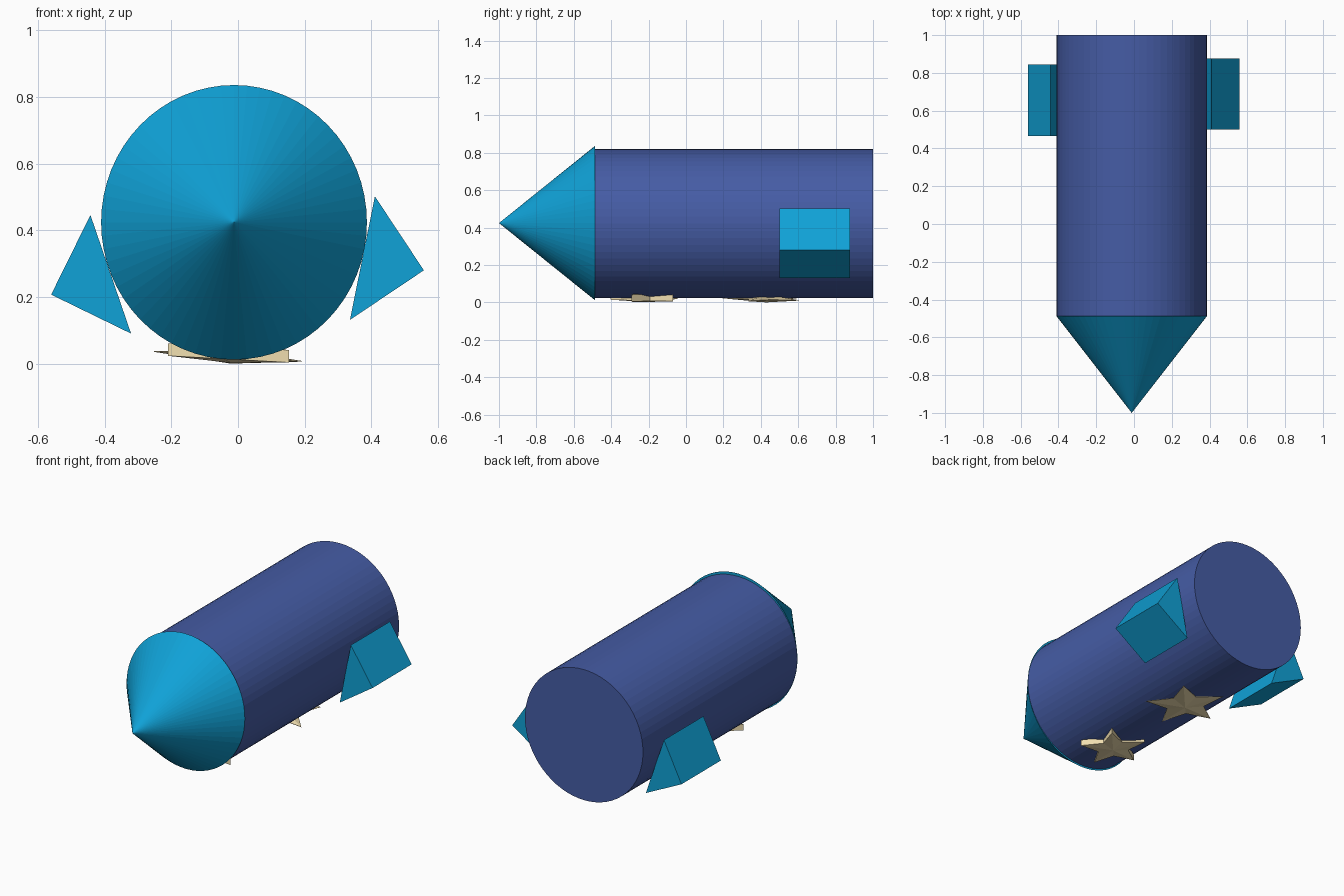
import bpy, bmesh, math
from mathutils import Matrix

if "Cube" in bpy.data.objects:
    bpy.data.objects.remove(bpy.data.objects["Cube"])


def material(name, color):
    m = bpy.data.materials.new(name)
    m.diffuse_color = (*color, 1)
    m.use_nodes = True
    m.node_tree.nodes["Principled BSDF"].inputs["Base Color"].default_value = m.diffuse_color
    return m


BLUE = material("dark_blue", (0.06, 0.107, 0.376))
CYAN = material("cyan", (0.005, 0.36, 0.68))
TAN = material("tan", (0.87, 0.73, 0.43))


def add_object(name, bm, mat):
    bmesh.ops.recalc_face_normals(bm, faces=bm.faces)
    mesh = bpy.data.meshes.new(name)
    bm.to_mesh(mesh)
    bm.free()
    mesh.materials.append(mat)
    ob = bpy.data.objects.new(name, mesh)
    bpy.context.collection.objects.link(ob)
    return ob


def round_part(name, y_front, y_back, r_front, r_back, cz, z_scale, mat):
    """Cylinder or cone lying along y."""
    bm = bmesh.new()
    bmesh.ops.create_cone(bm, cap_ends=True, segments=64, radius1=r_back,
                          radius2=r_front, depth=y_back - y_front)
    place = (Matrix.Translation((-0.012, (y_front + y_back) / 2, cz))
             @ Matrix.Diagonal((1, 1, z_scale, 1))
             @ Matrix.Rotation(math.pi / 2, 4, 'X'))
    bmesh.ops.transform(bm, matrix=place, verts=bm.verts)
    return add_object(name, bm, mat)


def prism(name, profile, y0, y1, mat):
    """Extrude an xz profile along y."""
    bm = bmesh.new()
    face = bm.faces.new([bm.verts.new((x, y0, z)) for x, z in profile])
    out = bmesh.ops.extrude_face_region(bm, geom=[face], use_keep_orig=True)
    moved = [v for v in out["geom"] if isinstance(v, bmesh.types.BMVert)]
    bmesh.ops.translate(bm, vec=(0, y1 - y0, 0), verts=moved)
    return add_object(name, bm, mat)


def star(name, cx, cy, radius, rim_z, tilt, thick, low, mat):
    """Five-pointed star with a raised centre on both sides."""
    bm = bmesh.new()
    rings = []
    for dz in (0, thick):
        ring = []
        for i in range(10):
            a = math.radians(-24 + 36 * i)
            r = radius * (1 if i % 2 == 0 else 0.47)
            x, y = r * math.cos(a), r * math.sin(a)
            ring.append(bm.verts.new((cx + x, cy + y, rim_z + dz - tilt * x)))
        rings.append(ring)
    bottom = bm.verts.new((cx, cy, low))
    top = bm.verts.new((cx, cy, 2 * rim_z + thick - low))
    for i in range(10):
        j = (i + 1) % 10
        (a, b), (c, d) = [(ring[i], ring[j]) for ring in rings]
        bm.faces.new((a, b, d, c))
        bm.faces.new((b, a, bottom))
        bm.faces.new((c, d, top))
    return add_object(name, bm, mat)


# Main tube and pointed nose
round_part("body", -0.487, 1.0, 0.398, 0.398, 0.421, 1.0, BLUE)
round_part("nose_cone", -1.0, -0.487, 0.0, 0.399, 0.424, 1.033, CYAN)

# Side fins, each with its own slight tilt
prism("right_fin", [(0.411, 0.502), (0.558, 0.28), (0.336, 0.131)], 0.5, 0.877, CYAN)
prism("left_fin", [(-0.443, 0.446), (-0.561, 0.207), (-0.321, 0.09)], 0.465, 0.845, CYAN)

# Stars on the underside
star("front_star", -0.022, -0.212, 0.192, 0.013, 0.055, 0.037, 0.002, TAN)
star("rear_star", -0.022, 0.43, 0.235, 0.02, 0.066, 0.002, 0.0, TAN)
